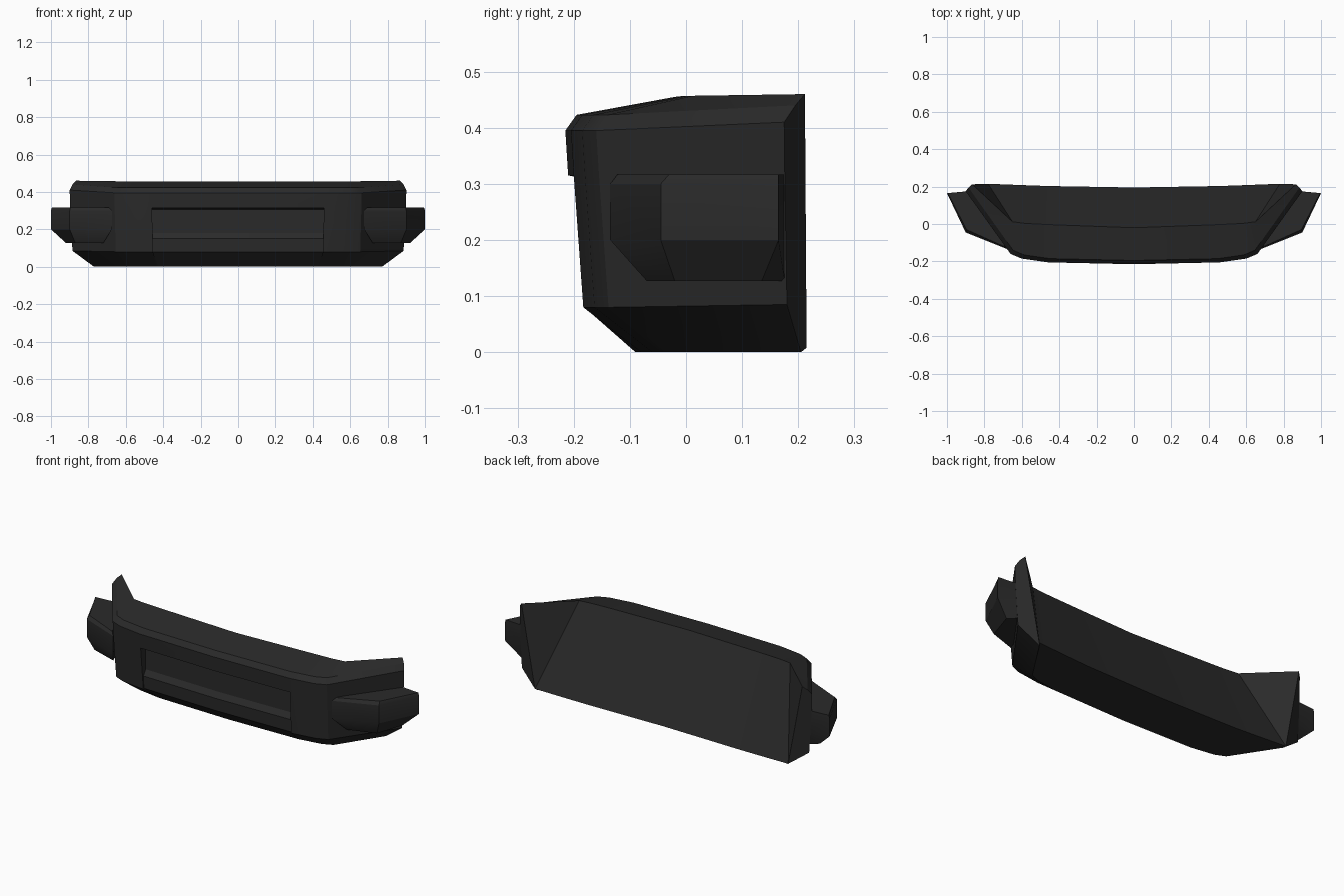
import bpy
import bmesh

if "Cube" in bpy.data.objects:
    bpy.data.objects.remove(bpy.data.objects["Cube"], do_unlink=True)

plastic = bpy.data.materials.new("dark_plastic")
plastic.use_nodes = True
plastic.diffuse_color = (0.023, 0.023, 0.023, 1)
plastic.node_tree.nodes["Principled BSDF"].inputs["Base Color"].default_value = plastic.diffuse_color


def finish(name, bm, mirror):
    """Turn a bmesh half into a smooth-shaded object, mirrored across x."""
    bmesh.ops.remove_doubles(bm, verts=bm.verts, dist=0.0005)
    bmesh.ops.recalc_face_normals(bm, faces=bm.faces)
    mesh = bpy.data.meshes.new(name)
    bm.to_mesh(mesh)
    bm.free()
    mesh.materials.append(plastic)
    obj = bpy.data.objects.new(name, mesh)
    bpy.context.collection.objects.link(obj)
    bpy.ops.object.select_all(action='DESELECT')
    obj.select_set(True)
    bpy.context.view_layer.objects.active = obj
    bpy.ops.object.shade_smooth_by_angle(angle=0.5)
    if mirror:
        mod = obj.modifiers.new("mirror", 'MIRROR')
        mod.merge_threshold = 0.001
    return obj


def add_face(bm, points):
    """Add a face, skipping corners that coincide."""
    unique = []
    for p in points:
        if p not in unique:
            unique.append(p)
    if len(unique) > 2:
        bm.faces.new([bm.verts.new(p) for p in unique])


def strip(bm, upper, lower):
    """Quads between two rows of points."""
    for i in range(len(upper) - 1):
        add_face(bm, [upper[i], upper[i + 1], lower[i + 1], lower[i]])


# Half plan of the front, from the centre line round the corner
PLAN = [(0, -0.215), (0.46, -0.205), (0.6, -0.185), (0.66, -0.16)]


def row(z, back, narrow, end):
    return [(x * (1 - narrow), y + back, z) for x, y in PLAN] + [end]


# Bumper shell rows, from the rear crest round the front to the rear foot
crest = [(0, -0.02, 0.455), (0.46, -0.003, 0.457), (0.58, 0.003, 0.457),
         (0.65, 0.012, 0.457), (0.865, 0.212, 0.46)]
shoulder = row(0.423, 0.02, 0.02, (0.885, 0.195, 0.44))
brow = row(0.395, 0, 0, (0.9, 0.175, 0.41))
lip = row(0.315, 0.005, 0, (0.898, 0.176, 0.32))
chin = row(0.08, 0.022, 0.01, (0.885, 0.18, 0.085))
sole = row(0, 0.125, 0.07, (0.77, 0.205, 0))
foot_end = (0.78, 0.215, 0.008)
foot = [(0, 0.195, 0), (0.46, 0.203, 0), (0.6, 0.208, 0.003), foot_end, foot_end]

shell = bmesh.new()
for a, b in ((crest, shoulder), (shoulder, brow), (brow, lip), (sole, foot), (foot, crest)):
    strip(shell, a, b)
# Lower front outside the opening
strip(shell, lip[1:], chin[1:])
strip(shell, chin[1:], sole[1:])
# End cap of the wing
add_face(shell, [r[-1] for r in (crest, shoulder, brow, lip, chin, sole, foot)])

# Centre opening with a sloped ledge and a slightly sunk lower panel
PROFILE = [(0.05, 0.307), (0.05, 0.18), (0.03, 0.15), (0.034, 0.08)]
opening = [lip[:2]]
opening += [[(x, y + back, z) for x, y in PLAN[:2]] for back, z in PROFILE]
opening.append(sole[:2])
for a, b in zip(opening, opening[1:]):
    strip(shell, a, b)
add_face(shell, [r[1] for r in opening] + [chin[1]])
finish("bumper_shell", shell, True)

# Side pods: stacked rings, inner corners buried in the shell
rings = [
    (0.317, [(0.69, -0.122), (0.895, -0.03), (0.995, 0.165)]),
    (0.3, [(0.675, -0.135), (0.9, -0.045), (1, 0.165)]),
    (0.2, [(0.675, -0.135), (0.9, -0.045), (1, 0.165)]),
    (0.127, [(0.72, -0.07), (0.87, -0.02), (0.92, 0.135)]),
]
pod = bmesh.new()
buried = [(0.875, 0.176), (0.75, 0.01)]
levels = [[(x, y, z) for x, y in pts + buried] for z, pts in rings]
for a, b in zip(levels, levels[1:]):
    strip(pod, a + a[:1], b + b[:1])
add_face(pod, levels[0])
add_face(pod, levels[-1])
finish("side_pods", pod, True)
